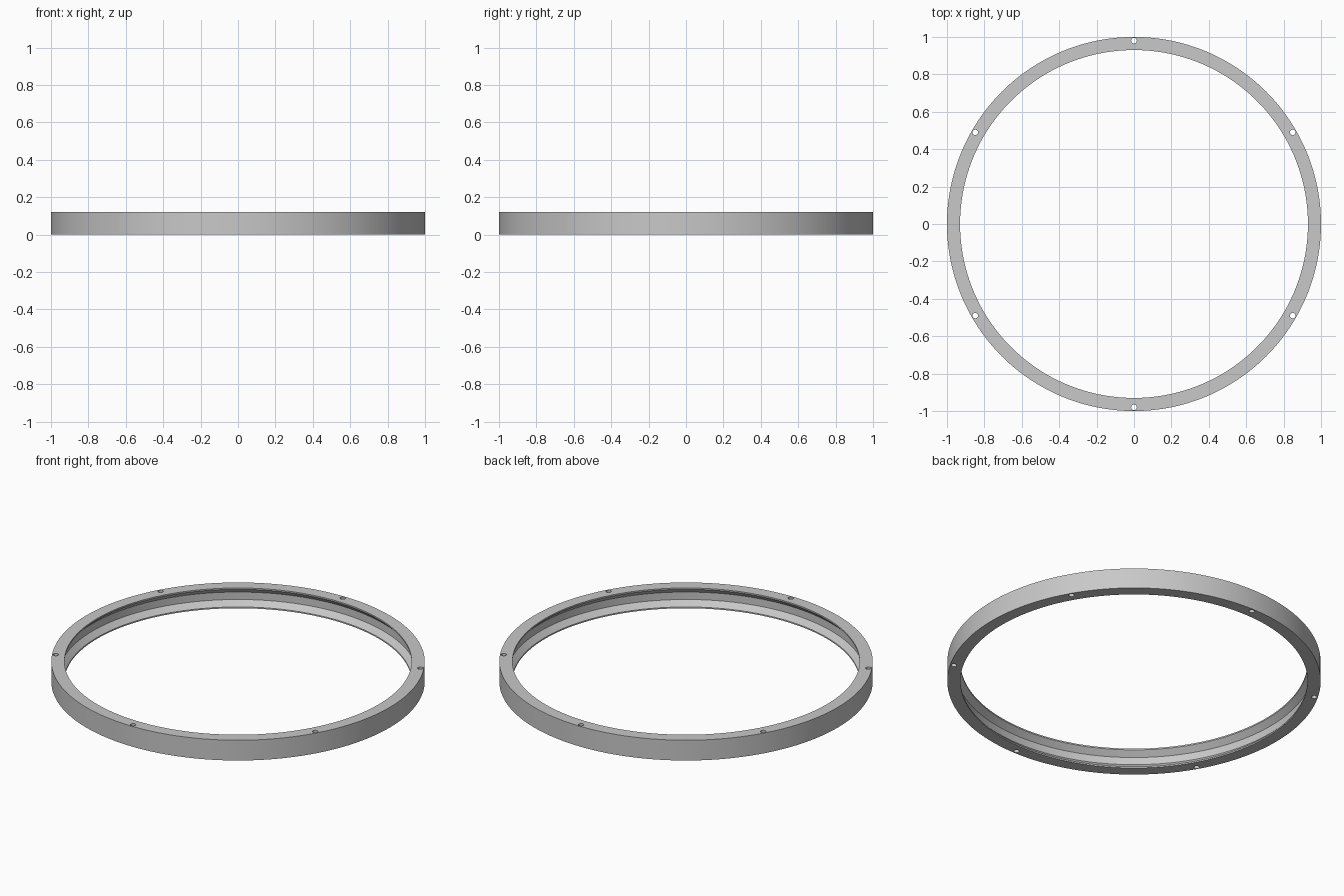
import bpy, bmesh
from math import cos, sin, pi, radians

cube = bpy.data.objects.get("Cube")
if cube:
    bpy.data.objects.remove(cube, do_unlink=True)

HEIGHT, OUTER, INNER = 0.12, 1.0, 0.93
LIP, GROOVE = 0.008, 0.03
HOLE_CIRCLE, HOLE_RADIUS, HOLES = 0.98, 0.015, 6

# Satin metal colour
metal = bpy.data.materials.new("satin grey metal")
metal.use_nodes = True
colour = (0.58, 0.58, 0.58, 1)
metal.diffuse_color = colour
metal.node_tree.nodes["Principled BSDF"].inputs["Base Color"].default_value = colour


def make_object(name, bm):
    bmesh.ops.recalc_face_normals(bm, faces=bm.faces)
    mesh = bpy.data.meshes.new(name)
    bm.to_mesh(mesh)
    bm.free()
    mesh.materials.append(metal)
    obj = bpy.data.objects.new(name, mesh)
    bpy.context.collection.objects.link(obj)
    return obj


def lathe(name, profile, segments):
    bm = bmesh.new()
    rings = []
    for i in range(segments):
        a = 2 * pi * i / segments
        rings.append([bm.verts.new((r * cos(a), r * sin(a), z)) for r, z in profile])
    n = len(profile)
    for i in range(segments):
        here, after = rings[i], rings[(i + 1) % segments]
        for j in range(n):
            k = (j + 1) % n
            bm.faces.new((here[j], after[j], after[k], here[k]))
    return make_object(name, bm)


# Ring body with a chamfered groove around the inside
profile = [
    (OUTER, 0), (OUTER, HEIGHT),
    (INNER, HEIGHT), (INNER, HEIGHT - LIP),
    (INNER + GROOVE, HEIGHT - LIP - GROOVE),
    (INNER + GROOVE, LIP + GROOVE),
    (INNER, LIP), (INNER, 0),
]
ring = lathe("grooved_ring", profile, 192)

# Through-hole cutters, evenly spaced around the rim
bm = bmesh.new()
for i in range(HOLES):
    a = radians(30 + 360 / HOLES * i)
    made = bmesh.ops.create_cone(bm, cap_ends=True, segments=24,
                                 radius1=HOLE_RADIUS, radius2=HOLE_RADIUS,
                                 depth=HEIGHT * 2)
    bmesh.ops.translate(bm, verts=made["verts"],
                        vec=(HOLE_CIRCLE * cos(a), HOLE_CIRCLE * sin(a), HEIGHT / 2))
cutter = make_object("hole_cutter", bm)
cutter.hide_render = True

# Drill the holes and discard the cutter
drill = ring.modifiers.new("screw holes", "BOOLEAN")
drill.operation = "DIFFERENCE"
drill.solver = "EXACT"
drill.object = cutter
bpy.ops.object.select_all(action="DESELECT")
bpy.context.view_layer.objects.active = ring
ring.select_set(True)
bpy.ops.object.modifier_apply(modifier=drill.name)
bpy.data.objects.remove(cutter, do_unlink=True)

# Smooth walls with crisp edges
bpy.ops.object.shade_smooth_by_angle(angle=radians(30))
